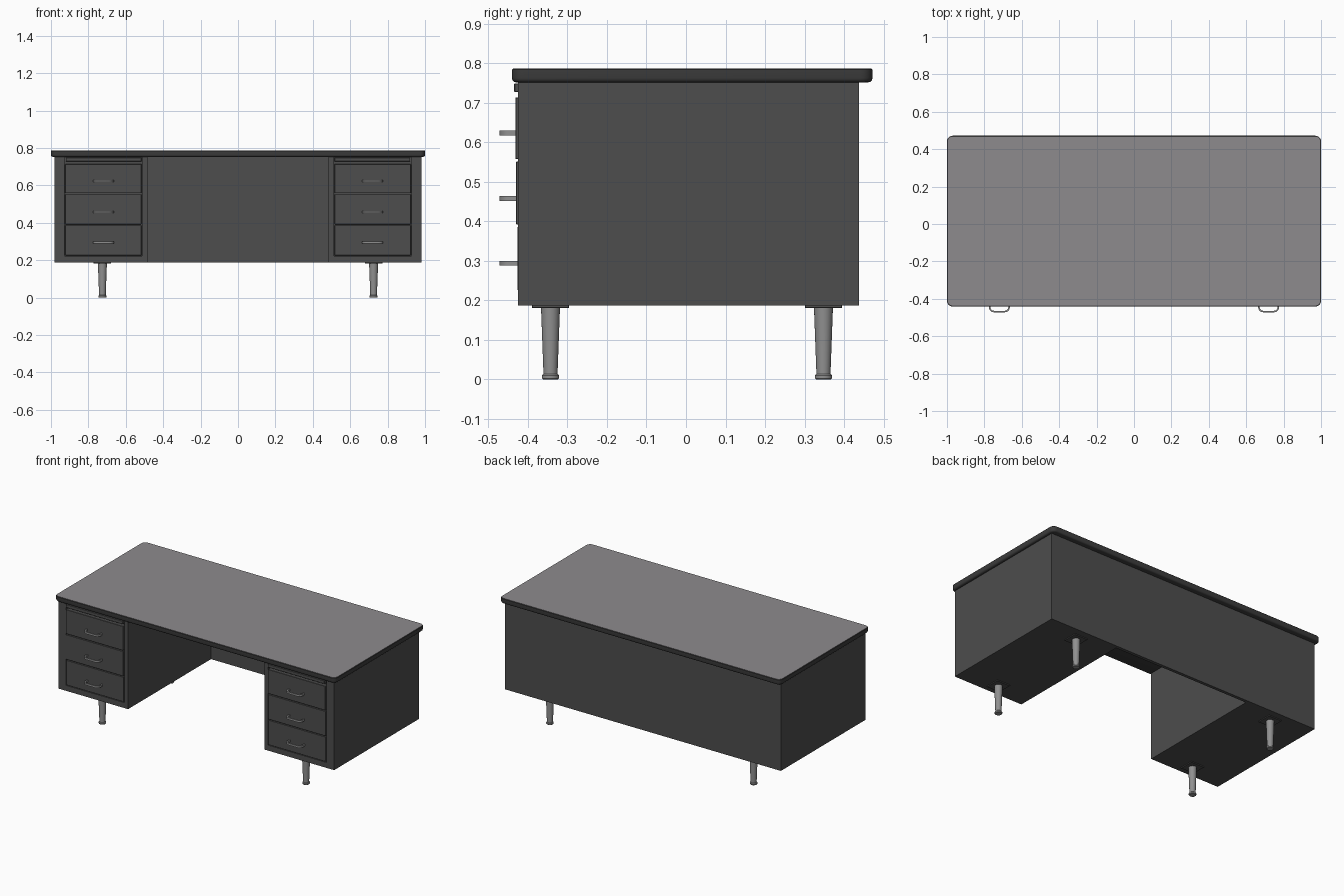
import bpy, bmesh, math
from mathutils import Matrix

if "Cube" in bpy.data.objects:
    bpy.data.objects.remove(bpy.data.objects["Cube"])


def material(name, rgb):
    m = bpy.data.materials.new(name)
    m.diffuse_color = (*rgb, 1)
    m.use_nodes = True
    m.node_tree.nodes["Principled BSDF"].inputs["Base Color"].default_value = m.diffuse_color
    return m


BODY = material("charcoal paint", (0.075, 0.075, 0.075))
TOP = material("grey laminate", (0.27, 0.26, 0.27))
METAL = material("satin metal", (0.28, 0.28, 0.28))
TRIM = material("dark edge trim", (0.045, 0.045, 0.045))


def finish(bm, name, mats, smooth=False):
    bmesh.ops.recalc_face_normals(bm, faces=bm.faces[:])
    me = bpy.data.meshes.new(name)
    bm.to_mesh(me)
    bm.free()
    ob = bpy.data.objects.new(name, me)
    bpy.context.collection.objects.link(ob)
    for m in mats:
        me.materials.append(m)
    if smooth:
        bpy.ops.object.select_all(action='DESELECT')
        bpy.context.view_layer.objects.active = ob
        ob.select_set(True)
        bpy.ops.object.shade_smooth_by_angle(angle=math.radians(35))
    return ob


def box(name, x, y, z, mat, bevel=0.0):
    bm = bmesh.new()
    x, y, z = sorted(x), sorted(y), sorted(z)
    c = [(a + b) / 2 for a, b in (x, y, z)]
    s = [b - a for a, b in (x, y, z)]
    bmesh.ops.create_cube(bm, size=1, matrix=Matrix.Translation(c) @ Matrix.Diagonal((*s, 1)))
    if bevel:
        bmesh.ops.bevel(bm, geom=bm.edges[:], offset=bevel, segments=1, affect='EDGES')
    return finish(bm, name, [mat])


def tabletop():
    # slab with rounded corners, softened lower edge, pale upper face
    bm = bmesh.new()
    bmesh.ops.create_cube(bm, size=1, matrix=Matrix.Translation((0, 0.0155, 0.7695))
                          @ Matrix.Diagonal((2, 0.913, 0.035, 1)))
    upright = [e for e in bm.edges if abs(e.verts[0].co.z - e.verts[1].co.z) > 0.01]
    bmesh.ops.bevel(bm, geom=upright, offset=0.03, segments=6, profile=0.5, affect='EDGES')
    for level, size, seg in ((0.752, 0.011, 3), (0.787, 0.003, 1)):
        rim = [e for e in bm.edges if all(abs(v.co.z - level) < 1e-4 for v in e.verts)]
        bmesh.ops.bevel(bm, geom=rim, offset=size, segments=seg, profile=0.5, affect='EDGES')
    bm.normal_update()
    for f in bm.faces:
        f.material_index = 1 if f.normal.z > 0.95 else 0
    finish(bm, "tabletop", [TRIM, TOP], True)


def lathe(name, x, y, profile, mat, n=24):
    bm = bmesh.new()
    rings = [[bm.verts.new((x + r * math.cos(2 * math.pi * i / n),
                            y + r * math.sin(2 * math.pi * i / n), z)) for i in range(n)]
             for r, z in profile]
    for a, b in zip(rings, rings[1:]):
        for i in range(n):
            j = (i + 1) % n
            bm.faces.new((a[i], a[j], b[j], b[i]))
    bm.faces.new(rings[0])
    bm.faces.new(rings[-1])
    finish(bm, name, [mat], True)


def handle(name, cx, y0, z):
    # bowed flat strip with rounded corners
    def path(w, front, r):
        pts = [(-w, y0)]
        for cxx, start in ((-w + r, math.pi), (w - r, 1.5 * math.pi)):
            for i in range(6):
                a = start + i * math.pi / 10
                pts.append((cxx + r * math.cos(a), front + r + r * math.sin(a)))
        return pts + [(w, y0)]
    bm = bmesh.new()
    outer, inner = path(0.056, -0.472, 0.026), path(0.048, -0.464, 0.02)
    cols = [[bm.verts.new((cx + p[0], p[1], z + dz)) for p, dz in
             ((o, -0.006), (o, 0.006), (i, 0.006), (i, -0.006))] for o, i in zip(outer, inner)]
    for a, b in zip(cols, cols[1:]):
        for k in range(4):
            m = (k + 1) % 4
            bm.faces.new((a[k], a[m], b[m], b[k]))
    bm.faces.new(cols[0])
    bm.faces.new(cols[-1])
    finish(bm, name, [METAL], True)


tabletop()
# full-width back panel closing the knee space
box("back_panel", (-0.982, 0.982), (0.418, 0.438), (0.187, 0.756), BODY)

LEG = [(0.019, 0), (0.022, 0.003), (0.022, 0.010), (0.018, 0.014), (0.018, 0.02), (0.024, 0.182)]
DRAWERS = [("top", 0.558, 0.714, -0.432, 0.624), ("middle", 0.392, 0.552, -0.430, 0.458),
           ("bottom", 0.226, 0.386, -0.427, 0.294)]

for s, side in ((-1, "left"), (1, "right")):
    # pedestal carcass with a shallow front recess
    ped = box(side + "_pedestal", (s * 0.485, s * 0.982), (-0.425, 0.418), (0.187, 0.756), BODY)
    cut = box(side + "_recess_cutter", (s * 0.512, s * 0.928), (-0.5, -0.405), (0.222, 0.752), BODY)
    cut.hide_render = True
    cut.hide_viewport = True
    mod = ped.modifiers.new("recess", 'BOOLEAN')
    mod.operation, mod.object, mod.solver = 'DIFFERENCE', cut, 'EXACT'

    # drawers, pulls and sliding writing board
    for name, z0, z1, yf, zh in DRAWERS:
        box(f"{side}_{name}_drawer", (s * 0.516, s * 0.924), (yf, -0.403), (z0, z1), BODY, 0.0015)
        handle(f"{side}_{name}_handle", s * 0.72, yf + 0.002, zh)
    box(side + "_writing_board", (s * 0.516, s * 0.92), (-0.435, -0.403), (0.728, 0.749), BODY, 0.0015)

    # legs with mounting plates
    for y, end in ((-0.343, "front"), (0.348, "back")):
        lathe(f"{side}_{end}_leg", s * 0.725, y, LEG, METAL)
        box(f"{side}_{end}_leg_plate", (s * 0.678, s * 0.772), (y - 0.047, y + 0.047),
            (0.181, 0.188), BODY, 0.001)
